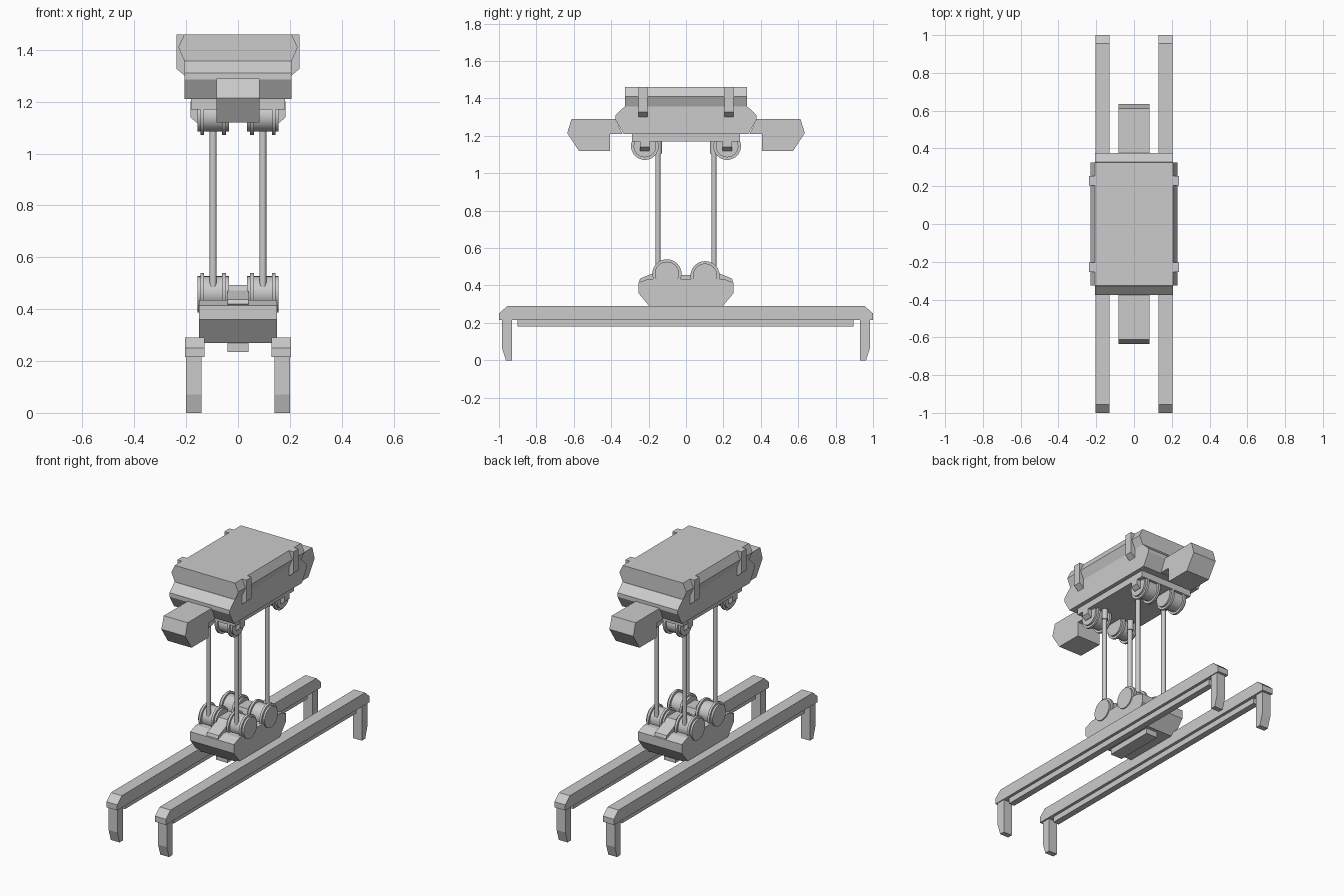
import bpy, bmesh
from math import pi, radians

if "Cube" in bpy.data.objects:
    bpy.data.objects.remove(bpy.data.objects["Cube"])


def prism(name, profile, a, b, axis='X'):
    """Extrude a closed profile from a to b. axis X: profile is (y, z); axis Y: profile is (x, z)."""
    place = (lambda p, t: (t, p[0], p[1])) if axis == 'X' else (lambda p, t: (p[0], t, p[1]))
    bm = bmesh.new()
    lo = [bm.verts.new(place(p, a)) for p in profile]
    hi = [bm.verts.new(place(p, b)) for p in profile]
    n = len(profile)
    bm.faces.new(lo)
    bm.faces.new(hi[::-1])
    for i in range(n):
        j = (i + 1) % n
        bm.faces.new((lo[i], hi[i], hi[j], lo[j]))
    bmesh.ops.recalc_face_normals(bm, faces=bm.faces)
    me = bpy.data.meshes.new(name)
    bm.to_mesh(me)
    bm.free()
    ob = bpy.data.objects.new(name, me)
    bpy.context.collection.objects.link(ob)
    return ob


def box(name, x0, x1, y0, y1, z0, z1):
    return prism(name, [(y0, z0), (y1, z0), (y1, z1), (y0, z1)], x0, x1)


def sym(half):
    """Complete a half profile by mirroring it about the first coordinate."""
    return half + [(-p, q) for p, q in reversed(half)]


def cylinder(name, r, length, loc, along_x=False, sides=32):
    bpy.ops.mesh.primitive_cylinder_add(vertices=sides, radius=r, depth=length, location=loc,
                                        rotation=(0, pi / 2 if along_x else 0, 0))
    ob = bpy.context.object
    ob.name = name
    bpy.ops.object.shade_smooth_by_angle(angle=radians(30))
    return ob


def pulley(name, x, y, z, r_core, r_flange):
    cylinder(name + "_drum", r_core, 0.122, (x, y, z), True)
    for d in (-0.042, 0.042):
        cylinder(name + "_flange", r_flange, 0.014, (x + d, y, z), True)


# Long gripping rails with hooked legs
for s in (-1, 1):
    prism("rail", sym([(-0.96, 0.215), (-1.0, 0.215), (-1.0, 0.25), (-0.955, 0.29)]),
          s * 0.13, s * 0.205)
    box("rail_strip", s * 0.148, s * 0.187, -0.9, 0.895, 0.18, 0.216)
    for e in (-1, 1):
        prism("hook_leg", [(e * 0.93, 0.22), (e * 0.985, 0.22), (e * 0.985, 0.07),
                           (e * 0.963, 0), (e * 0.93, 0)], s * 0.14, s * 0.20)

# Lower block, centre ridge and bottom pad
prism("lower_block", sym([(-0.18, 0.27), (-0.255, 0.36), (-0.255, 0.415), (-0.2, 0.435)]),
      -0.15, 0.15)
prism("lower_ridge", sym([(-0.22, 0.4), (-0.252, 0.42), (-0.245, 0.437), (-0.16, 0.472),
                          (-0.14, 0.493), (-0.042, 0.493), (-0.03, 0.457)]), -0.04, 0.04)
box("bottom_pad", -0.04, 0.04, -0.16, 0.16, 0.235, 0.275)

# Pulleys, hanging cables and cable cuffs
for sx in (-1, 1):
    for sy in (-1, 1):
        x = sx * 0.096
        pulley("lower_pulley", x, sy * 0.102, 0.457 - sy * 0.005, 0.065, 0.078)
        pulley("upper_pulley", x, sy * 0.22, 1.145, 0.06, 0.074)
        cylinder("cable", 0.0135, 0.69, (x, sy * 0.15, 0.83), sides=20)
        cylinder("cable_cuff", 0.018, 0.075, (x, sy * 0.147, 1.143), sides=20)

# Upper housing
box("base_plate", -0.182, 0.182, -0.29, 0.29, 1.17, 1.212)
prism("upper_housing", sym([(-0.333, 1.21), (-0.377, 1.285), (-0.377, 1.31), (-0.327, 1.358)]),
      -0.207, 0.207)
prism("top_slab", sym([(-0.207, 1.357), (-0.23, 1.41), (-0.207, 1.46)]), -0.325, 0.325, 'Y')

# End boxes
for e in (-1, 1):
    prism("end_box", [(e * 0.36, 1.29), (e * 0.612, 1.29), (e * 0.635, 1.215), (e * 0.573, 1.12),
                      (e * 0.407, 1.12), (e * 0.407, 1.21), (e * 0.34, 1.21), (e * 0.36, 1.25)],
          -0.082, 0.082)

# Side clamps on the slab and brackets under the housing
for s in (-1, 1):
    for y in (-0.23, 0.23):
        prism("side_clamp", [(s * 0.2, 1.46), (s * 0.237, 1.46), (s * 0.237, 1.327),
                             (s * 0.205, 1.3), (s * 0.2, 1.3)], y - 0.025, y + 0.025, 'Y')
    for y in (-0.22, 0.22):
        prism("lower_bracket", [(s * 0.15, 1.2), (s * 0.184, 1.2), (s * 0.184, 1.14),
                                (s * 0.16, 1.12), (s * 0.15, 1.12)], y - 0.025, y + 0.025, 'Y')
